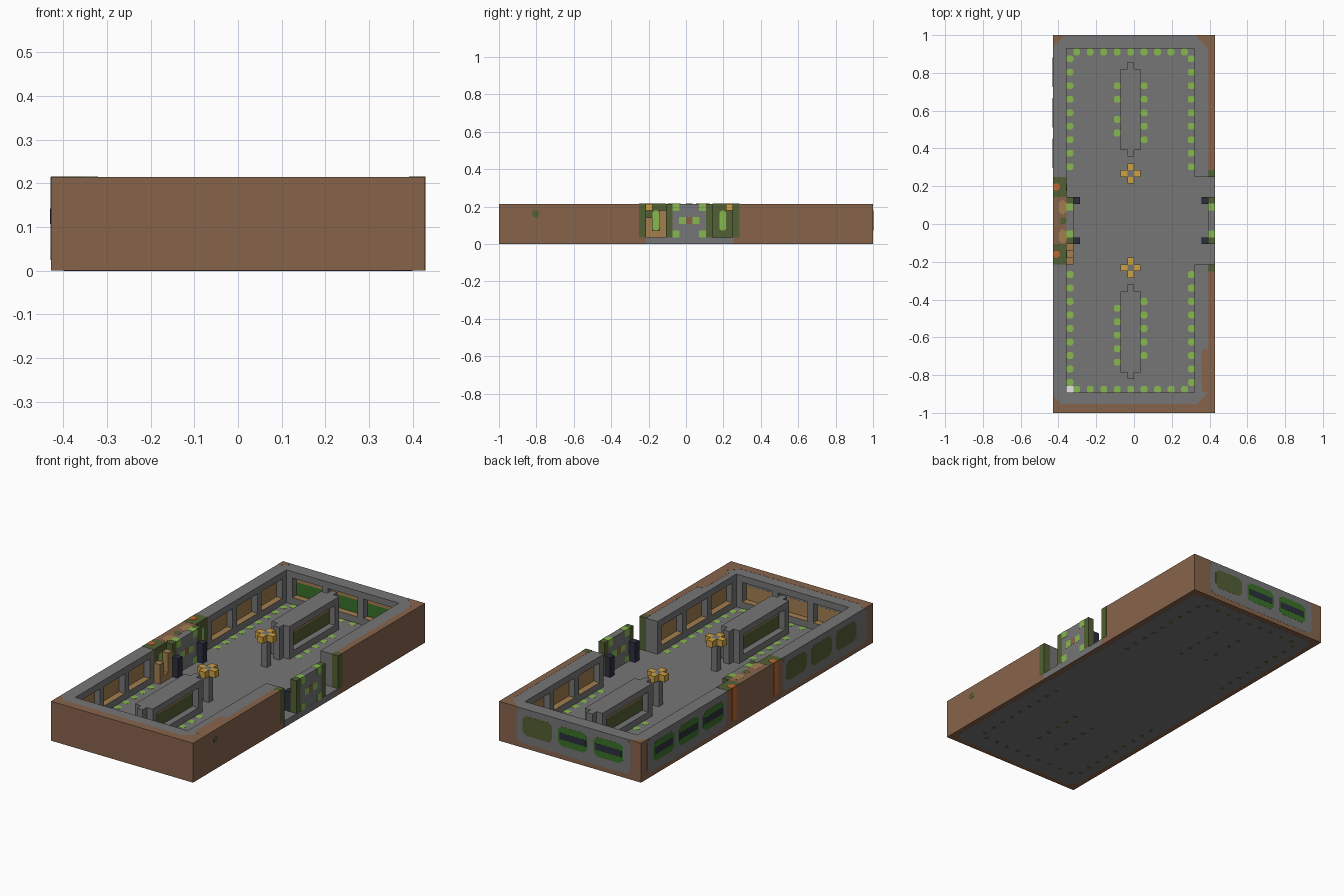
import bpy, bmesh
from mathutils import Vector

cube = bpy.data.objects.get("Cube")
if cube:
    bpy.data.objects.remove(cube, do_unlink=True)

V = 1 / 28                      # one block
ORIGIN = Vector((-12 * V, -1, 0))


def material(name, r, g, b):
    m = bpy.data.materials.new(name)
    m.use_nodes = True
    m.diffuse_color = (r, g, b, 1)
    m.node_tree.nodes["Principled BSDF"].inputs["Base Color"].default_value = (r, g, b, 1)
    return m


brown = material("brown", .242, .127, .071)
grey = material("grey", .181, .181, .181)
leaf = material("leaf green", .245, .48, .08)
gold = material("gold", .61, .355, .055)
tan = material("tan", .36, .21, .08)
olive = material("olive", .086, .115, .034)
navy = material("navy", .025, .03, .047)
orange = material("orange", .56, .135, .025)
pine = material("pine green", .042, .165, .024)
white = material("white", 1, 1, 1)


def finish(name, bm, mat):
    bmesh.ops.recalc_face_normals(bm, faces=bm.faces)
    me = bpy.data.meshes.new(name)
    bm.to_mesh(me)
    bm.free()
    me.materials.append(mat)
    ob = bpy.data.objects.new(name, me)
    bpy.context.collection.objects.link(ob)
    return ob


def boxes(name, spans, mat, grow=0):
    """Blocks given as (low corner, high corner) in block units."""
    bm = bmesh.new()
    for lo, hi in spans:
        lo, hi = Vector(lo) * V + ORIGIN, Vector(hi) * V + ORIGIN
        size = hi - lo + Vector((grow, grow, grow)) * 2
        for vert in bmesh.ops.create_cube(bm, size=1)["verts"]:
            vert.co = vert.co * size + (lo + hi) / 2
    return finish(name, bm, mat)


def carve(target, cutters):
    bpy.context.view_layer.objects.active = target
    for c in cutters:
        mod = target.modifiers.new("cut", "BOOLEAN")
        mod.object, mod.operation, mod.solver = c, "DIFFERENCE", "EXACT"
        bpy.ops.object.modifier_apply(modifier=mod.name)
        bpy.data.objects.remove(c, do_unlink=True)


def octagon(a0, b0, a1, b1, c=0.6):
    return [(a0 + c, b0), (a1 - c, b0), (a1, b0 + c), (a1, b1 - c),
            (a1 - c, b1), (a0 + c, b1), (a0, b1 - c), (a0, b0 + c)]


def rect(a0, b0, a1, b1):
    return [(a0, b0), (a1, b0), (a1, b1), (a0, b1)]


def plates(name, axis, pos, outlines, mat, layer=1):
    """Thin painted plates lying across the plane axis = pos."""
    bm = bmesh.new()
    half = 0.0006 * layer
    for outline in outlines:
        verts = []
        for p in outline:
            p = list(p)
            p.insert(axis, pos)
            co = Vector(p) * V + ORIGIN
            co[axis] -= half
            verts.append(bm.verts.new(co))
        out = bmesh.ops.extrude_face_region(bm, geom=[bm.faces.new(verts)])
        for g in out["geom"]:
            if isinstance(g, bmesh.types.BMVert):
                g.co[axis] += half * 2
    return finish(name, bm, mat)


# Shell: floor and walls, cut by the court, the side gap and window recesses
shell = boxes("shell", [((0, 0, 0), (24, 56, 6))], brown)
side_bays = [4, 10, 16, 36, 42, 48]
end_bays = [3, 9, 15]
carve(shell, [
    boxes("court_cutter", [((2, 3, 1), (21, 54, 7))], grey),
    boxes("gap_cutter", [((20, 22, 1), (25, 35, 7))], grey),
    boxes("window_cutter",
          [((1, j, 2), (2.5, j + 5, 5)) for j in side_bays]
          + [((20.5, j, 2), (22, j + 5, 5)) for j in side_bays]
          + [((i, 53.5, 2), (i + 5, 55, 5)) for i in end_bays]
          + [((i, 2, 2), (i + 5, 3.5, 5)) for i in end_bays], grey)])
shell.data.materials.clear()
shell.data.materials.append(brown)
shell.data.materials.append(grey)
for f in shell.data.polygons:
    outside = abs(f.center.x) > 11.9 * V or abs(f.center.y) > .998 or f.center.z < .001
    f.material_index = 0 if outside else 1

# Painted areas on the shell
plates("underside_panel", 2, 0, [octagon(.8, .8, 23.2, 55.2, 1)], grey)
plates("gap_step", 0, 24, [rect(22, 0, 35, 1)], grey)
plates("side_panels", 0, 0, [octagon(1.5, .7, 21.7, 6), octagon(35.4, .7, 54.5, 6)], grey)
plates("back_panel", 1, 56, [octagon(1.8, .7, 21, 6)], grey)
plates("wall_top_brown", 2, 6, [
    rect(23, 0, 24, 21), rect(23, 36, 24, 56), rect(0, 0, 24, 1.3),
    octagon(22, 3, 23.5, 9.5, .4),
    [(0, 56), (0, 54.2), (1.8, 56)], [(24, 56), (24, 53), (21, 56)],
    [(24, 0), (24, 4), (20, 0)], [(0, 0), (0, 2.5), (2.5, 0)],
    rect(0, 25, 2, 32)], brown)

# Outer windows
plates("side_green_windows", 0, 0, [octagon(j, 2, j + 5, 5) for j in (36, 42, 48)], pine, 2)
plates("side_window_bars", 0, 0, [rect(j + .3, 3, j + 4.7, 4) for j in (36, 42, 48)], navy, 3)
plates("side_olive_windows", 0, 0, [octagon(j, 2, j + 5, 5) for j in (4, 10, 16)], olive, 2)
plates("back_green_windows", 1, 56, [octagon(i, 2, i + 5, 5) for i in (3, 9)], pine, 2)
plates("back_window_bars", 1, 56, [rect(i + .3, 3, i + 4.7, 4) for i in (3, 9)], navy, 3)
plates("back_olive_window", 1, 56, [octagon(15, 2, 20, 5)], olive, 2)
plates("side_patch", 0, 24, [octagon(5, 4, 6, 5, .25)], olive)

# Window backs and sills inside the recesses
for name, axis, pos, bays in (("left", 0, 22, side_bays), ("right", 0, 1, side_bays),
                              ("front", 1, 2, end_bays)):
    plates(name + "_glazing", axis, pos, [rect(b, 2, b + 5, 4.2) for b in bays], tan)
plates("back_glazing", 1, 55, [rect(i, 2, i + 5, 4) for i in end_bays], pine)
plates("back_glazing_top", 1, 55, [rect(i, 4, i + 5, 5) for i in end_bays], tan)
plates("window_sills", 2, 2, [rect(i, j, i + 1, j + 5) for i in (1, 21) for j in side_bays]
       + [rect(i, j, i + 5, j + 1) for i in end_bays for j in (2, 54)], tan)

# Overgrown stretch of the right wall
plates("mossy_top", 2, 6, [rect(0, 22, 2, 25), rect(0, 32, 2, 35)], olive, 2)
plates("mossy_inside", 0, 2, [rect(22, 1, 25, 6), rect(32, 1, 35, 6)], olive)
plates("mossy_leaves", 0, 2, [octagon(j, 2, j + 1, 5, .3) for j in (23, 33)], leaf, 2)
plates("orange_stripes", 0, 0, [rect(j, 1, j + 1, 6) for j in (23, 33)], orange, 2)
plates("orange_caps", 2, 6, [octagon(0, j, 1, j + 1, .25) for j in (23, 33)], orange, 3)
plates("tan_caps", 2, 6, [octagon(.8, j, 2, j + 2, .4) for j in (25.2, 29.5)], tan, 2)
plates("moss_cap", 2, 6, [octagon(1, 28, 2, 29, .25)], olive, 2)
boxes("gap_end_moss", [((23, j, 1), (24, j + 1, 6)) for j in (21, 35)], olive, .001)

# Crates beside the right gate
boxes("crates", [((2, 22, 1), (3, 23, 4)), ((2, 23, 1), (3, 24, 2)), ((2, 24, 1), (3, 25, 5))], tan)

# Gates: panel, posts, studs and dark guard blocks, one on each long side
for name, i, guard in (("left", 23, 22), ("right", 2, 3)):
    boxes(name + "_gate", [((i, 26, 1), (i + 1, 31, 6))], grey)
    boxes(name + "_gate_posts", [((i, j, 1), (i + 1, j + 1, 6)) for j in (25, 31)], olive)
    boxes(name + "_gate_studs", [((i, j, k), (i + 1, j + 1, k + 1))
                                 for j, k in ((26, 1), (30, 1), (26, 5), (30, 5), (27, 3), (29, 3))],
          leaf, .001)
    boxes(name + "_gate_knob", [((i, 28, 3), (i + 1, 29, 4))], brown, .001)
    boxes(name + "_guards", [((guard, j, 1), (guard + 1, j + 1, 4)) for j in (25, 31)], navy)

# Two long central stands with recessed sides
for name, j in (("front", 6), ("rear", 39)):
    stand = boxes(name + "_stand", [((10, j, 1), (13, j + 12, 6))], grey)
    carve(stand, [boxes("stand_cutter", [((9, j + 1, 2), (11, j + 11, 5)),
                                         ((12, j + 1, 2), (14, j + 11, 5))], grey)])
    boxes(name + "_stand_tabs", [((11, j - 1, 1), (12, j, 6)), ((11, j + 12, 1), (12, j + 13, 6))], grey)
    for side, i in (("left", 12), ("right", 11)):
        plates(f"{name}_stand_{side}_back", 0, i, [rect(j + 1, 2, j + 11, 5)], olive)
        plates(f"{name}_stand_{side}_trim", 0, i, [octagon(j + 1, 4, j + 11, 5, .3)], tan, 2)

# Lamp posts with cross tops
for name, j in (("front", 21), ("rear", 35)):
    boxes(name + "_lamp_post", [((11, j, 1), (12, j + 1, 6))], grey)
    boxes(name + "_lamp_cross", [((11 + a, j + b, 5), (12 + a, j + b + 1, 6))
                                 for a, b in ((1, 0), (-1, 0), (0, 1), (0, -1))], gold)

# Floor lights around the court and beside the stands
spots = [(i, j) for i in (2, 20) for j in [*range(4, 21, 2), *range(36, 53, 2)]]
spots += [(i, j) for i in range(3, 20, 2) for j in (3, 53)]
spots += [(9, j) for j in (*range(7, 16, 2), 41, 43, 46, 48)]
spots += [(13, j) for j in (*range(8, 17, 2), *range(40, 49, 2))]
plates("floor_lights", 2, 1, [octagon(i, j, i + 1, j + 1, .22) for i, j in spots], leaf)
plates("underside_lights", 2, 0, [octagon(i + .2, j + .2, i + .8, j + .8, .15) for i, j in spots], olive, 2)
plates("white_light", 2, 1, [rect(2, 3, 3, 4)], white, 2)
